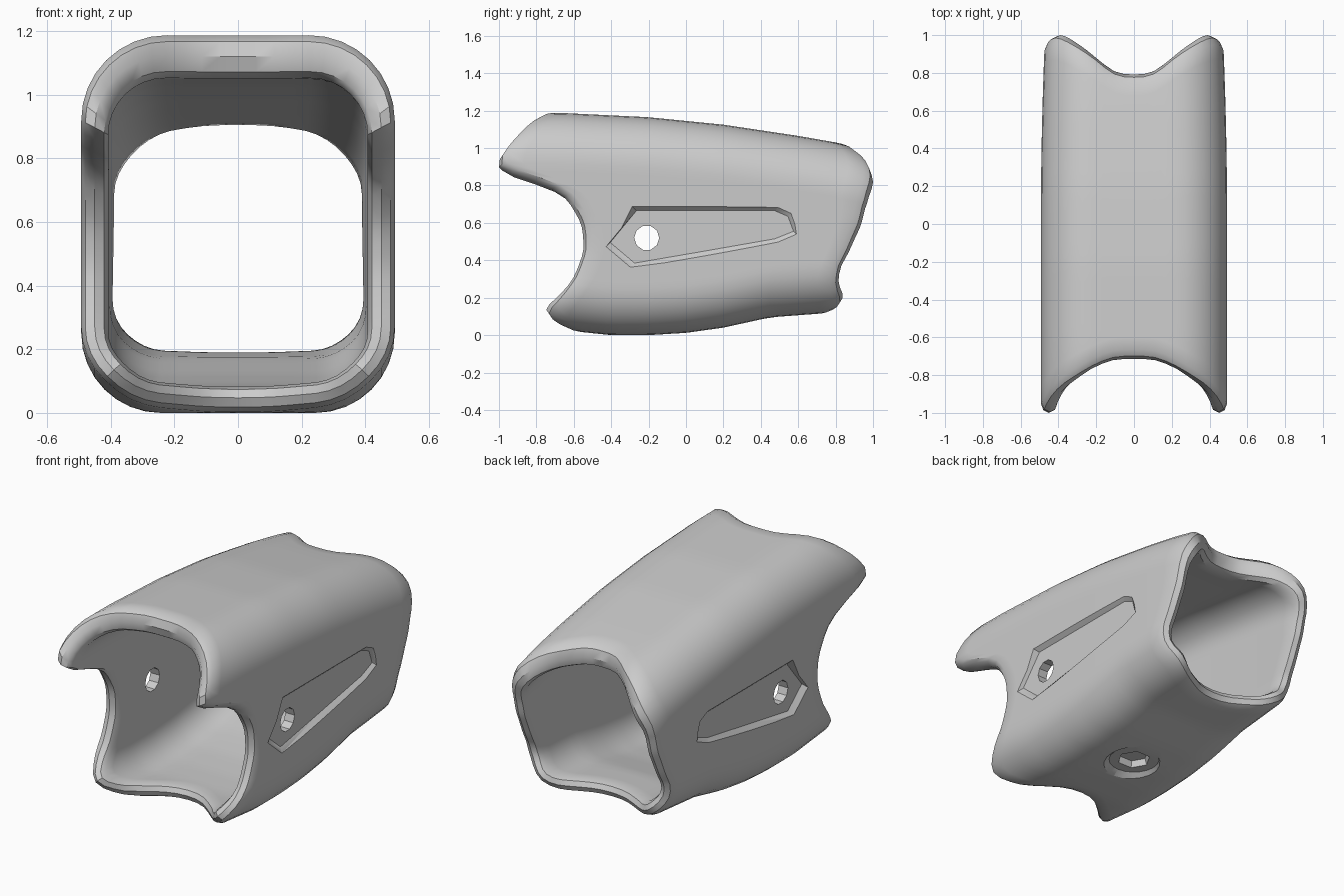
import bpy, bmesh, math
from mathutils import Vector, Matrix

if "Cube" in bpy.data.objects:
    bpy.data.objects.remove(bpy.data.objects["Cube"])


def interp(keys, v):
    if v <= keys[0][0]:
        return keys[0][1]
    for (a, fa), (b, fb) in zip(keys, keys[1:]):
        if v <= b:
            return fa + (fb - fa) * (v - a) / (b - a)
    return keys[-1][1]


# side-view profile of the roof and floor (y, z)
ROOF = [(-1, 1.19), (-.65, 1.187), (-.2, 1.165), (.2, 1.125), (.6, 1.065), (.8, 1.03), (1, .985)]
FLOOR = [(-1, .06), (-.74, .035), (-.4, 0), (-.2, 0), (0, .012), (.2, .04), (.45, .095), (.85, .125), (1, .13)]
# scalloped ends: position round the half section (0 top centre ... 5 bottom centre) against y
FRONT = [(0, -.70), (.5, -.70), (1, -.75), (1.5, -.87), (1.75, -.95), (2, -1.01), (2.05, -.97),
         (2.12, -.80), (2.22, -.64), (2.47, -.54), (2.7, -.53), (2.92, -.58), (3, -.61),
         (3.5, -.75), (4, -.60), (4.5, -.48), (5, -.45)]
BACK = [(0, .78), (.5, .79), (1, .88), (1.32, .96), (1.6, 1.0), (2, .955), (2.37, .925),
        (2.8, .86), (3, .82), (3.25, .80), (3.6, .84), (4, .77), (4.5, .70), (5, .68)]


def section(p, y, o):
    """Point on the rounded section; o = 0 is the outer skin, 1 the inner one."""
    hw = .493 - .022 * max(0, y) ** 2 - .085 * o
    zt, zb = interp(ROOF, y) - .135 * o, interp(FLOOR, y) + .08 * o
    rt, rb = .27 - .09 * o, .25 - .09 * o
    if p <= 1:
        return (hw - rt) * p, zt
    if p <= 2:
        a = (p - 1) * math.pi / 2
        return hw - rt + rt * math.sin(a), zt - rt + rt * math.cos(a)
    if p <= 3:
        return hw, (zt - rt) + (zb + rb - zt + rt) * (p - 2)
    if p <= 4:
        a = (p - 3) * math.pi / 2
        return hw - rb + rb * math.cos(a), zb + rb - rb * math.sin(a)
    return (hw - rb) * (5 - p), zb


# half-section samples, then mirrored to the whole loop
half = ([i / 4 for i in range(4)] + [1 + i / 8 for i in range(8)] + [2 + i / 16 for i in range(16)]
        + [3 + i / 8 for i in range(8)] + [4 + i / 4 for i in range(5)])
loop = [(p, 1) for p in half] + [(p, -1) for p in half[-2:0:-1]]


def smooth(keys):
    v = [interp(keys, p) for p, _ in loop]
    n = len(v)
    return [.5 * v[i] + .25 * (v[i - 1] + v[(i + 1) % n]) for i in range(n)]


yf, yb = smooth(FRONT), smooth(BACK)
f0, b0 = min(yf), max(yb)
yf = [y - 1 - f0 for y in yf]
yb = [y + 1 - b0 for y in yb]

# rings: outer skin front to back, rounded back lip, inner skin back to front, rounded front lip
NY, INSET = 22, .05
LIP = [(.15, .015), (.5, 0), (.85, .015)]
rings = [(i / NY, 0, INSET) for i in range(NY + 1)]
rings += [(1, o, d) for o, d in LIP]
rings += [(1 - i / NY, 1, INSET) for i in range(NY + 1)]
rings += [(0, o, d) for o, d in reversed(LIP)]


def new_object(name, bm):
    bmesh.ops.recalc_face_normals(bm, faces=bm.faces)
    me = bpy.data.meshes.new(name)
    bm.to_mesh(me)
    bm.free()
    ob = bpy.data.objects.new(name, me)
    bpy.context.collection.objects.link(ob)
    return ob


bm = bmesh.new()
grid = []
for t, o, d in rings:
    row = []
    for (p, sx), a, b in zip(loop, yf, yb):
        y = (a + d) * (1 - t) + (b - d) * t
        x, z = section(p, y, o)
        row.append(bm.verts.new((sx * x, y, z)))
    grid.append(row)
n = len(loop)
for r in range(len(grid)):
    A, B = grid[r], grid[(r + 1) % len(grid)]
    for i in range(n):
        j = (i + 1) % n
        bm.faces.new((A[i], A[j], B[j], B[i]))
sleeve = new_object("sleeve_shell", bm)


def prism(name, a, b):
    """Closed solid between two matching outlines."""
    bm = bmesh.new()
    va, vb = [bm.verts.new(v) for v in a], [bm.verts.new(v) for v in b]
    bm.faces.new(va)
    bm.faces.new(vb[::-1])
    for i in range(len(va)):
        j = (i + 1) % len(va)
        bm.faces.new((va[i], vb[i], vb[j], va[j]))
    ob = new_object(name, bm)
    ob.hide_render = True
    return ob


def circle(r, n):
    return [(r * math.cos(2 * math.pi * i / n), r * math.sin(2 * math.pi * i / n)) for i in range(n)]


# shallow side recesses
outline = [(-.29, .69), (.5, .69), (.57, .66), (.6, .53), (.5, .49), (.1, .42), (-.3, .36), (-.43, .47)]
cy, cz = .08, .56


def recess(x, g):
    return [(x, y + g * (1 if y > cy else -1), z + g * (1 if z > cz else -1)) for y, z in outline]


cutters = [prism("recess_cutter", recess(s * .53, .03), recess(s * .468, -.025)) for s in (1, -1)]
# round hole through both sides
ring = [(y - .21, z + .52) for y, z in circle(.067, 10)]
cutters.append(prism("hole_cutter", [(-.7, y, z) for y, z in ring], [(.7, y, z) for y, z in ring]))
# dished ring and hexagonal pit under the floor
cutters.append(prism("dish_cutter", [(x, y, -.05) for x, y in circle(.24, 20)],
                     [(x, y, .028) for x, y in circle(.14, 20)]))
cutters.append(prism("pit_cutter", [(x, y, -.06) for x, y in circle(.12, 6)],
                     [(x, y, .065) for x, y in circle(.08, 6)]))

bpy.context.view_layer.objects.active = sleeve
for c in cutters:
    m = sleeve.modifiers.new(c.name, 'BOOLEAN')
    m.operation, m.solver, m.object = 'DIFFERENCE', 'EXACT', c
    bpy.ops.object.modifier_apply(modifier=m.name)
    bpy.data.objects.remove(c)

# rest on the ground and smooth-shade
low = min(v.co.z for v in sleeve.data.vertices)
sleeve.data.transform(Matrix.Translation(Vector((0, 0, -low))))
bpy.ops.object.select_all(action='DESELECT')
sleeve.select_set(True)
bpy.ops.object.shade_smooth_by_angle(angle=math.radians(35))
